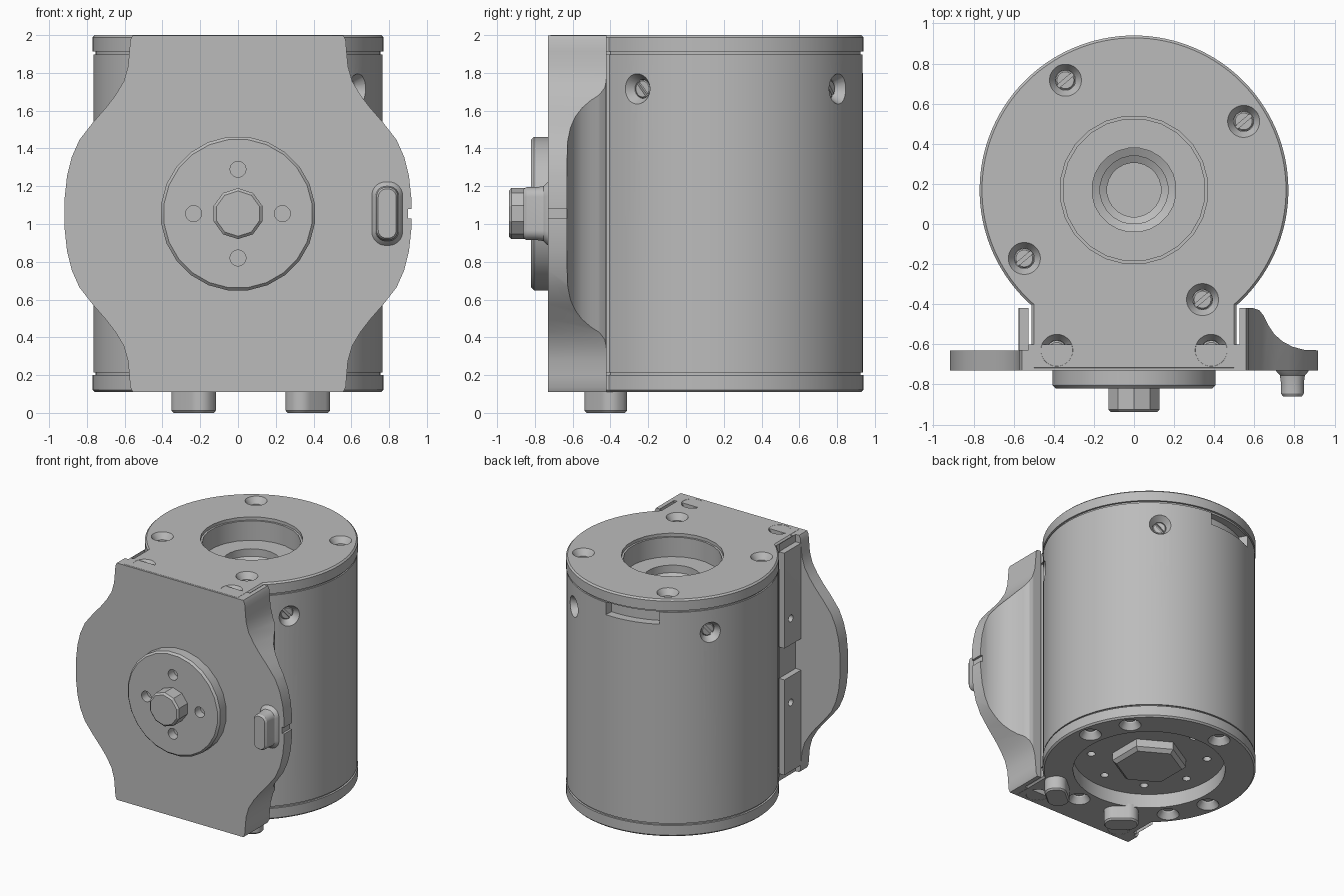
import bpy, bmesh
from math import sin, cos, asin, pi, radians
from mathutils import Matrix, Vector

if "Cube" in bpy.data.objects:
    bpy.data.objects.remove(bpy.data.objects["Cube"])

grey = bpy.data.materials.new("machined_grey")
grey.use_nodes = True
COLOUR = (0.5, 0.5, 0.5, 1)
grey.diffuse_color = COLOUR
grey.node_tree.nodes["Principled BSDF"].inputs["Base Color"].default_value = COLOUR

CY, R, BOTTOM, TOP, MID = 0.17, 0.77, 0.11, 2.0, 1.055
FRONT = Matrix.Rotation(pi / 2, 4, "X")      # local +z points to the front


def at(x, y, z, rot=Matrix()):
    return Matrix.Translation((x, y, z)) @ rot


def ring(r, h, seg):
    return [(r * cos(2 * pi * (i + .5) / seg), r * sin(2 * pi * (i + .5) / seg), h) for i in range(seg)]


def loft(bm, rings, m=Matrix()):
    """Closed solid skinned through rings of equal point count."""
    rows = [[bm.verts.new(m @ Vector(p)) for p in row] for row in rings]
    faces = [bm.faces.new(rows[0][::-1]), bm.faces.new(rows[-1])]
    for a, b in zip(rows, rows[1:]):
        for i in range(len(a)):
            j = (i + 1) % len(a)
            faces.append(bm.faces.new((a[i], a[j], b[j], b[i])))
    bmesh.ops.recalc_face_normals(bm, faces=faces)


def lathe(bm, profile, m=Matrix(), seg=32):
    loft(bm, [ring(r, h, seg) for r, h in profile], m)


def prism(bm, pts, h0, h1, m=Matrix()):
    loft(bm, [[(x, y, h) for x, y in pts] for h in (h0, h1)], m)


def box(bm, lo, hi, m=Matrix()):
    prism(bm, [(lo[0], lo[1]), (hi[0], lo[1]), (hi[0], hi[1]), (lo[0], hi[1])], lo[2], hi[2], m)


def finish(name, bm):
    mesh = bpy.data.meshes.new(name)
    bm.to_mesh(mesh)
    bm.free()
    mesh.materials.append(grey)
    obj = bpy.data.objects.new(name, mesh)
    bpy.context.collection.objects.link(obj)
    return obj


def boolean(obj, bm, operation="DIFFERENCE"):
    cutter = finish("cutter", bm)
    cutter.hide_render = True
    mod = obj.modifiers.new("cut", "BOOLEAN")
    mod.operation, mod.object, mod.solver = operation, cutter, "EXACT"
    bpy.context.view_layer.objects.active = obj
    bpy.ops.object.modifier_apply(modifier=mod.name)
    bpy.data.objects.remove(cutter)


def smooth(obj, angle=28):
    bpy.ops.object.select_all(action="DESELECT")
    obj.select_set(True)
    bpy.context.view_layer.objects.active = obj
    bpy.ops.object.shade_smooth_by_angle(angle=radians(angle))


def housing_ring(z, inset):
    """Round housing outline with the square neck at the front."""
    r, hw = R - inset, .51 - inset
    a, n = asin(hw / r), 96
    pts = [(-hw, -.728 + inset, z), (hw, -.728 + inset, z)]
    for i in range(n + 1):
        t = -pi / 2 + a + (2 * pi - 2 * a) * i / n
        pts.append((r * cos(t), CY + r * sin(t), z))
    return pts


def housing(name, steps):
    bm = bmesh.new()
    loft(bm, [housing_ring(z, i) for z, i in steps])
    return finish(name, bm)


def polar(deg, r):
    return r * cos(radians(deg)), CY + r * sin(radians(deg))


def countersink(bm, m):
    lathe(bm, [(.05, -.085), (.05, -.045), (.08, 0), (.08, .03)], m)


def screws(name, places):
    """Slotted screw heads sunk in the countersinks."""
    bm, slots = bmesh.new(), bmesh.new()
    for m in places:
        lathe(bm, [(.049, -.09), (.049, -.055), (.042, -.048)], m, 24)
        box(slots, (-.06, -.009, -.07), (.06, .009, 0), m @ Matrix.Rotation(.7, 4, "Z"))
    obj = finish(name, bm)
    boolean(obj, slots)
    smooth(obj)


# Housing: body and two end caps
body = housing("body", [(.2, .015), (.213, .015), (.213, .004), (1.897, .004), (1.897, .015), (1.912, .015)])
top_cap = housing("top_cap", [(1.912, 0), (1.988, 0), (TOP, .012)])
bottom_cap = housing("bottom_cap", [(BOTTOM, .012), (.122, 0), (.2, 0)])

# Stepped bore in the top, round recess in the bottom
for part in (body, top_cap):
    bore = bmesh.new()
    lathe(bore, [(.135, 1.6), (.135, 1.68), (.17, 1.7), (.17, 1.74), (.21, 1.76), (.21, 1.82),
                 (.355, 1.82), (.355, 1.975), (.37, 1.975), (.37, 2.1)], at(0, CY, 0), 24)
    boolean(part, bore)
for part in (body, bottom_cap):
    recess = bmesh.new()
    lathe(recess, [(.55, 0), (.55, .22)], at(0, CY, 0), 64)
    boolean(part, recess)

# Countersunk screws in both caps
top_places = [at(*polar(32 + 90 * k, .645), TOP) for k in range(4)]
neck_places = [at(s * .385, -.63, TOP) for s in (-1, 1)]
flip = Matrix.Rotation(pi, 4, "X")
low_places = [at(*polar(d, .66), BOTTOM, flip) for d in (10, 38, 100, 190, 218, 280)]
low_places += [at(s * .385, -.63, BOTTOM, flip) for s in (-1, 1)]
for part, places in ((top_cap, top_places + neck_places), (bottom_cap, low_places)):
    cut = bmesh.new()
    for m in places:
        countersink(cut, m)
    boolean(part, cut)
screws("top_screws", top_places)
pins = bmesh.new()
for m in neck_places + low_places:
    lathe(pins, [(.049, -.09), (.049, -.06), (.04, -.05)], m, 24)
smooth(finish("cap_pins", pins))

# Radial screw holes, rear slot and floor holes in the body
side_places = [at(*polar(56 + 90 * k, R - .006), 1.715,
                  Matrix.Rotation(radians(56 + 90 * k), 4, "Z") @ Matrix.Rotation(pi / 2, 4, "Y")) for k in (0, 1, 3)]
cut = bmesh.new()
for m in side_places:
    countersink(cut, m)
arc = range(86, 119, 4)
prism(cut, [polar(d, .85) for d in arc] + [polar(d, .7) for d in reversed(arc)], 1.8, 1.897)
for k in range(8):
    lathe(cut, [(.03, .2), (.03, .28)], at(*polar(45 * k + 10, .42), 0), 16)
boolean(body, cut)
screws("side_screws", side_places)
for part in (body, top_cap, bottom_cap):
    smooth(part)

# Hexagonal hub in the bottom recess
bm = bmesh.new()
lathe(bm, [(.27, .24), (.27, .16), (.24, .135)], at(0, CY, 0), 6)
finish("bottom_hub", bm)

# Front plate: plan section trimmed by the bulging front outline
plan = [(-.92, -.73), (.92, -.73), (.92, -.63), (.85, -.628), (.79, -.612), (.74, -.585), (.7, -.55),
        (.67, -.505), (.645, -.455), (.625, -.43), (.595, -.42), (.525, -.42), (.525, -.6), (-.525, -.6),
        (-.525, -.42), (-.575, -.42), (-.575, -.63), (-.92, -.63)]
bm = bmesh.new()
prism(bm, plan, BOTTOM + .001, TOP - .001)
plate = finish("front_plate", bm)
edge = [(.918, .08), (.905, .2), (.88, .3), (.84, .39), (.77, .48), (.7, .56), (.65, .625), (.605, .7),
        (.582, .78), (.575, .86), (.57, .92), (.55, .96)]
right = [(x, -z) for x, z in reversed(edge)] + edge
outline = right + [(-x, z) for x, z in reversed(right)]
trim = bmesh.new()
prism(trim, outline, 0, 1.2, at(0, 0, MID, FRONT))
boolean(plate, trim, "INTERSECT")

# Split rear tab, its screw holes, and the edge notch
cut = bmesh.new()
for z0, z1 in ((0, .17), (.93, 1.18), (1.94, 2.1)):
    box(cut, (-.7, -.628, z0), (-.527, -.3, z1))
box(cut, (.9, -.8, 1.03), (1, -.5, 1.08))
for z in (.72, 1.39):
    lathe(cut, [(.028, -.6), (.028, -.535)], at(0, -.5, z, Matrix.Rotation(pi / 2, 4, "Y")), 16)
boolean(plate, cut)
smooth(plate)

# Front disc with four holes
bm = bmesh.new()
lathe(bm, [(.41, .7), (.41, .805), (.395, .82)], at(0, 0, MID, FRONT), 24)
disc = finish("front_disc", bm)
cut = bmesh.new()
for x, z in ((.235, 0), (-.235, 0), (0, .235), (0, -.235)):
    lathe(cut, [(.042, .75), (.042, .9)], at(x, 0, MID + z, FRONT), 24)
boolean(disc, cut)
smooth(disc, 20)

# Faceted shaft stub
bm = bmesh.new()
lathe(bm, [(.135, .8), (.135, .925), (.12, .938)], at(0, 0, MID, FRONT), 10)
finish("shaft_stub", bm)


def capsule(w, h, z, n=8):
    """Rounded rectangle ring."""
    r, pts = min(w, h) * .45, []
    for q, (sx, sy) in enumerate(((1, 1), (-1, 1), (-1, -1), (1, -1))):
        for i in range(n + 1):
            t = pi / 2 * (q + i / n)
            pts.append((sx * (w / 2 - r) + r * cos(t), sy * (h / 2 - r) + r * sin(t), z))
    return pts


# Side button with a flared base
bm = bmesh.new()
loft(bm, [capsule(w, h, y) for w, h, y in ((.17, .35, .72), (.16, .33, .735), (.125, .29, .755),
                                           (.115, .28, .79), (.115, .28, .845), (.095, .26, .86))],
     at(.79, 0, MID, FRONT))
smooth(finish("side_button", bm))

# Feet
for name, x, turn in (("left_foot", .37, 40), ("right_foot", -.235, -40)):
    bm = bmesh.new()
    loft(bm, [capsule(w, d, z) for w, d, z in ((.23, .14, 0), (.25, .16, .012), (.25, .16, .13))],
         at(x, -.425, 0, Matrix.Rotation(radians(turn), 4, "Z")))
    smooth(finish(name, bm))
